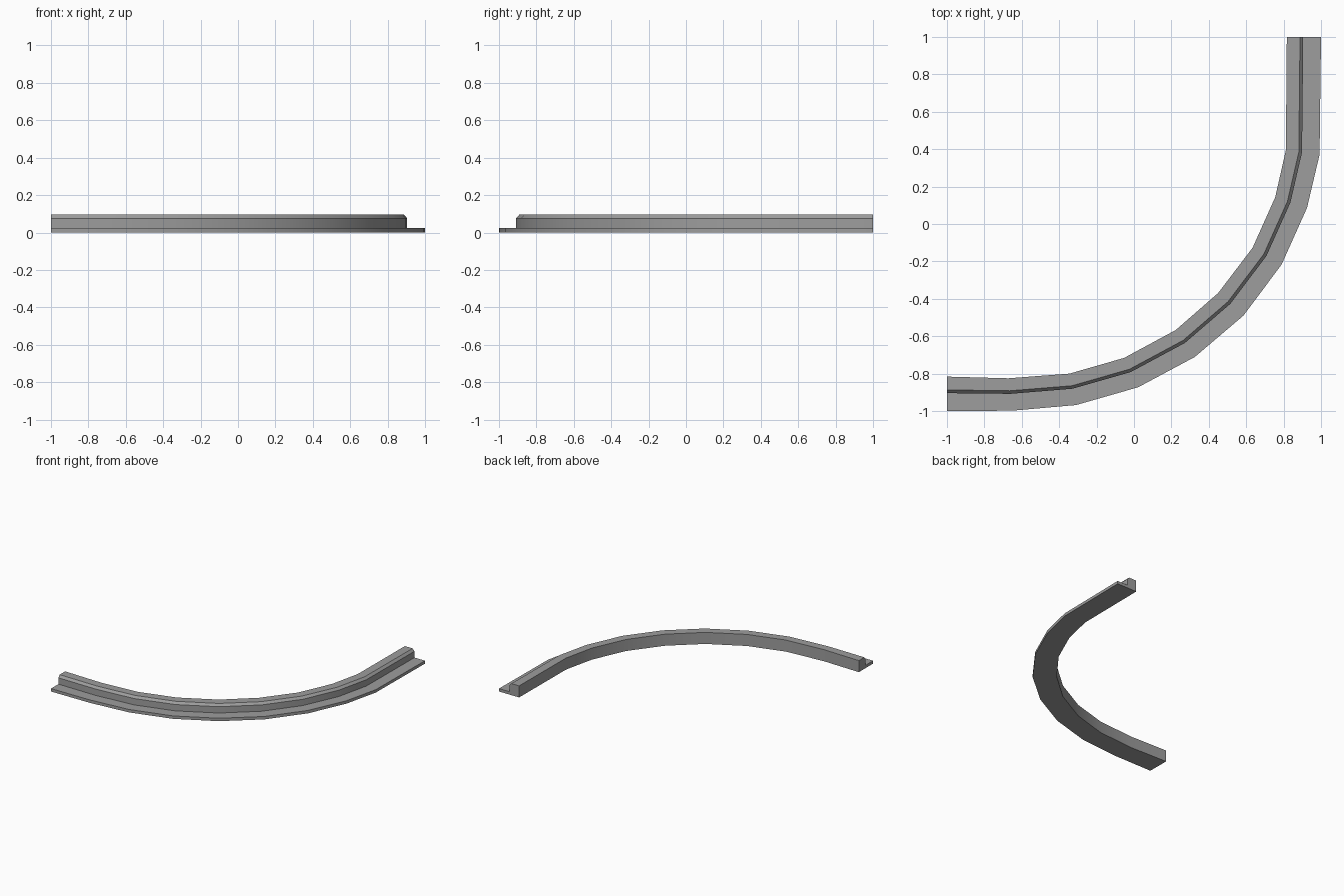
import bpy
import bmesh
import math
from mathutils import Vector

cube = bpy.data.objects.get("Cube")
if cube:
    bpy.data.objects.remove(cube, do_unlink=True)

# Single concrete colour
concrete = bpy.data.materials.new("concrete_grey")
concrete.use_nodes = True
grey = (0.34, 0.34, 0.34, 1)
concrete.diffuse_color = grey
shader = concrete.node_tree.nodes["Principled BSDF"]
shader.inputs["Base Color"].default_value = grey
shader.inputs["Roughness"].default_value = 0.9

# Inner and outer plan edges of the curved strip
inner_edge = [(0.817, 1), (0.812, 0.395), (0.755, 0.143), (0.634, -0.127),
              (0.45, -0.369), (0.223, -0.567), (-0.053, -0.716),
              (-0.345, -0.8), (-0.672, -0.825), (-1, -0.816)]
outer_edge = [(1, 1), (0.992, 0.37), (0.925, 0.086), (0.789, -0.217),
              (0.585, -0.49), (0.325, -0.711), (0.022, -0.873),
              (-0.31, -0.968), (-0.65, -0.998), (-1, -1)]

# Cross-section: fraction from inner to outer edge, height
section = [(0, 0), (0, 0.095), (0.385, 0.095), (0.48, 0.076),
           (0.48, 0.024), (1, 0.024), (1, 0)]


def sweep(name, inner, outer, profile):
    """Loft a closed profile between two plan edges and cap the ends."""
    bm = bmesh.new()
    rings = []
    for a, b in zip(inner, outer):
        a, b = Vector((*a, 0)), Vector((*b, 0))
        rings.append([bm.verts.new(a.lerp(b, t) + Vector((0, 0, z)))
                      for t, z in profile])
    n = len(profile)
    for r, s in zip(rings, rings[1:]):
        for i in range(n):
            j = (i + 1) % n
            bm.faces.new((r[i], r[j], s[j], s[i]))
    bm.faces.new(rings[0])
    bm.faces.new(rings[-1][::-1])
    bmesh.ops.recalc_face_normals(bm, faces=bm.faces[:])
    mesh = bpy.data.meshes.new(name)
    bm.to_mesh(mesh)
    bm.free()
    mesh.materials.append(concrete)
    obj = bpy.data.objects.new(name, mesh)
    bpy.context.collection.objects.link(obj)
    return obj


# Curved kerb with its gutter flange
kerb = sweep("curved_kerb", inner_edge, outer_edge, section)
bpy.ops.object.select_all(action="DESELECT")
kerb.select_set(True)
bpy.context.view_layer.objects.active = kerb
bpy.ops.object.shade_smooth_by_angle(angle=math.radians(30))
